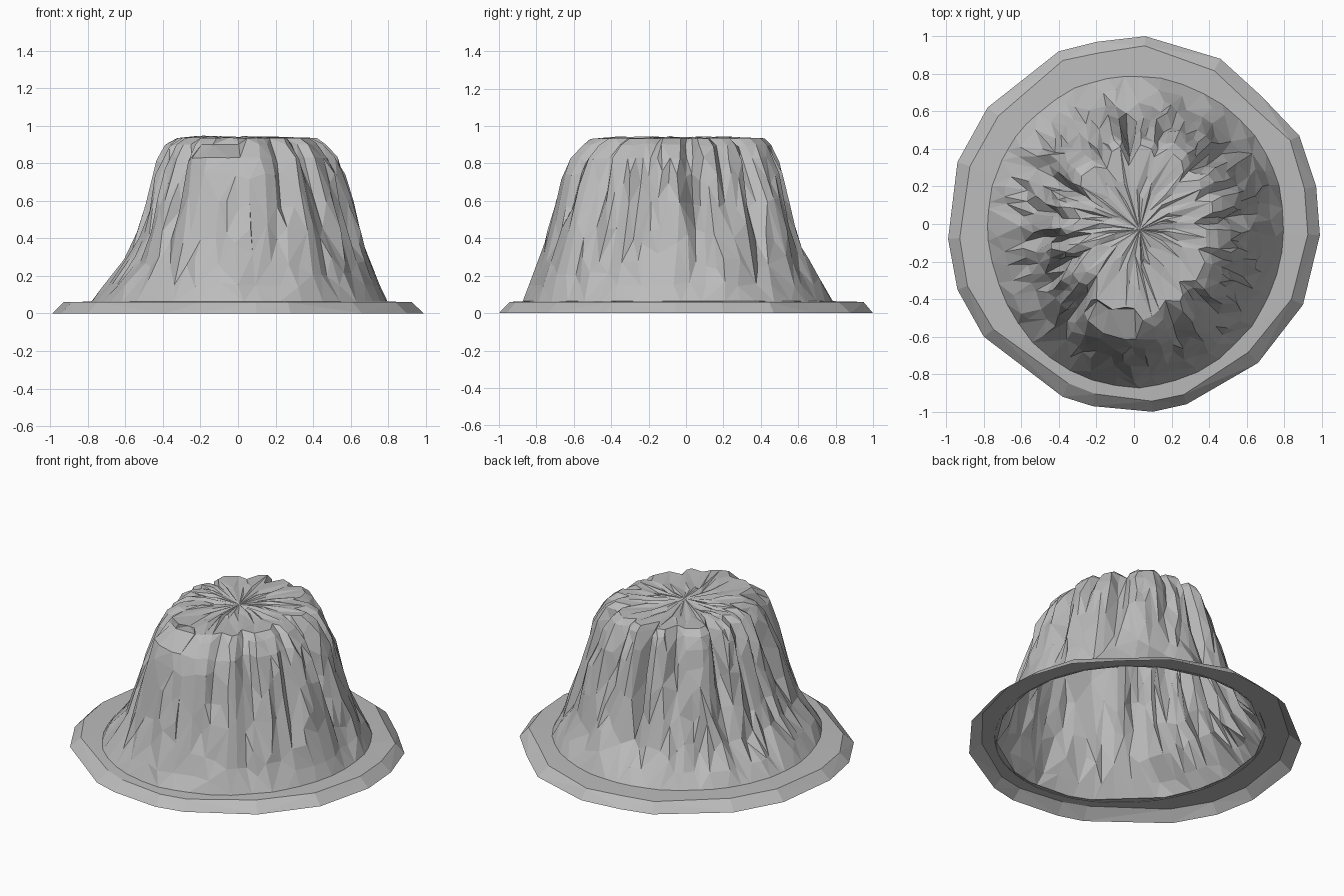
import bpy, bmesh, math, random
from mathutils import Vector, noise

random.seed(4)
cube = bpy.data.objects.get("Cube")
if cube:
    bpy.data.objects.remove(cube, do_unlink=True)

stone = bpy.data.materials.new("grey stone")
stone.use_nodes = True
GREY = (0.5, 0.5, 0.5, 1)
stone.diffuse_color = GREY
stone.node_tree.nodes["Principled BSDF"].inputs["Base Color"].default_value = GREY

# Height, then reach towards -x, +x, -y, +y
ROWS = [(0.06, 0.78, 0.80, 0.87, 0.79), (0.15, 0.71, 0.75, 0.83, 0.73),
        (0.27, 0.60, 0.71, 0.78, 0.66), (0.42, 0.54, 0.67, 0.74, 0.61),
        (0.58, 0.49, 0.62, 0.70, 0.57), (0.72, 0.45, 0.58, 0.66, 0.53),
        (0.83, 0.42, 0.53, 0.62, 0.49), (0.90, 0.38, 0.47, 0.55, 0.46),
        (0.935, 0.32, 0.41, 0.50, 0.42)]
# Gullies: angle, half width (degrees), depth, lowest height
GULLIES = [(4, 7, 0.13, 0.15), (22, 5, 0.07, 0.35), (40, 7, 0.07, 0.2),
           (70, 6, 0.05, 0.2), (94, 6, 0.16, 0.1), (118, 7, 0.06, 0.2),
           (151, 6, 0.10, 0.2), (172, 5, 0.06, 0.3), (190, 6, 0.10, 0.15),
           (212, 6, 0.10, 0.15), (236, 6, 0.08, 0.2), (292, 6, 0.06, 0.3),
           (312, 7, 0.09, 0.2), (335, 6, 0.06, 0.2)]
SECTORS = 84


def reach(row, a):
    """Radius of a row at angle a, blending the four side reaches."""
    c, s = math.cos(a), math.sin(a)
    rx = row[2] if c > 0 else row[1]
    ry = row[4] if s > 0 else row[3]
    return 1 / math.hypot(c / rx, s / ry)


def cliff_point(row, a):
    z, r = row[0], reach(row, a)
    for angle, width, depth, low in GULLIES:
        d = math.degrees(a) + 9 * (0.6 - z) * math.sin(angle) - angle
        d = abs((d + 180) % 360 - 180)
        if d < width and z > low:
            r -= depth * (1 - d / width) * min(1, (z - low) / 0.4)
    # Ledge at the front, below the summit
    if abs(math.degrees(a) - 257) < 14 and z > 0.85:
        r = min(r, 0.45)
    if z > 0.1:
        p = Vector((math.cos(a) * 4, math.sin(a) * 4, z * 1.5))
        r += 0.035 * noise.noise(p) + random.uniform(-0.008, 0.008)
        a += random.uniform(-0.018, 0.018)
        if 0.2 < z < 0.8:
            z += random.uniform(-0.035, 0.035)
    return (r * math.cos(a), r * math.sin(a), z)


def bridge(bm, lower, upper):
    n = len(lower)
    for i in range(n):
        j = (i + 1) % n
        bm.faces.new((lower[i], lower[j], upper[j], upper[i]))


def finish(bm, name):
    bmesh.ops.triangulate(bm, faces=bm.faces[:])
    bmesh.ops.recalc_face_normals(bm, faces=bm.faces[:])
    mesh = bpy.data.meshes.new(name)
    bm.to_mesh(mesh)
    bm.free()
    mesh.materials.append(stone)
    obj = bpy.data.objects.new(name, mesh)
    bpy.context.collection.objects.link(obj)
    return obj


# Eroded hill: stacked rings with a rough flat summit, open underneath
bm = bmesh.new()
angles = [math.tau * i / SECTORS for i in range(SECTORS)]
rings = [[bm.verts.new(cliff_point(row, a)) for a in angles] for row in ROWS]
top = [v.co.copy() for v in rings[-1]]
for scale in (0.7, 0.4):
    rings.append([bm.verts.new((p.x * scale, p.y * scale, 0.938 + random.uniform(-0.012, 0.008)))
                  for p in top])
for lower, upper in zip(rings, rings[1:]):
    bridge(bm, lower, upper)
peak = bm.verts.new((0.03, -0.03, 0.94))
for i in range(SECTORS):
    bm.faces.new((rings[-1][i], rings[-1][(i + 1) % SECTORS], peak))
hill = finish(bm, "hill")
facets = hill.modifiers.new("facets", "DECIMATE")
facets.ratio = 0.6

# Base rim: bevelled irregular polygon around the hill, open underneath
OUTLINE = [(0.99, -0.06), (0.97, 0.20), (0.88, 0.47), (0.68, 0.68), (0.46, 0.88),
           (0.06, 1.0), (-0.20, 0.97), (-0.40, 0.92), (-0.78, 0.62), (-0.94, 0.33),
           (-0.99, -0.08), (-0.94, -0.35), (-0.80, -0.60), (-0.38, -0.92),
           (-0.22, -0.97), (0.10, -1.0), (0.28, -0.96), (0.66, -0.74), (0.90, -0.43)]
bm = bmesh.new()
foot, edge, inner = [], [], []
for x, y in OUTLINE:
    a = math.atan2(y, x)
    k = random.uniform(0.92, 0.95)
    r = reach(ROWS[0], a) - 0.01
    foot.append(bm.verts.new((x, y, 0)))
    edge.append(bm.verts.new((x * k, y * k, 0.06)))
    inner.append(bm.verts.new((r * math.cos(a), r * math.sin(a), 0.064)))
bridge(bm, foot, edge)
bridge(bm, edge, inner)
finish(bm, "base_rim")
